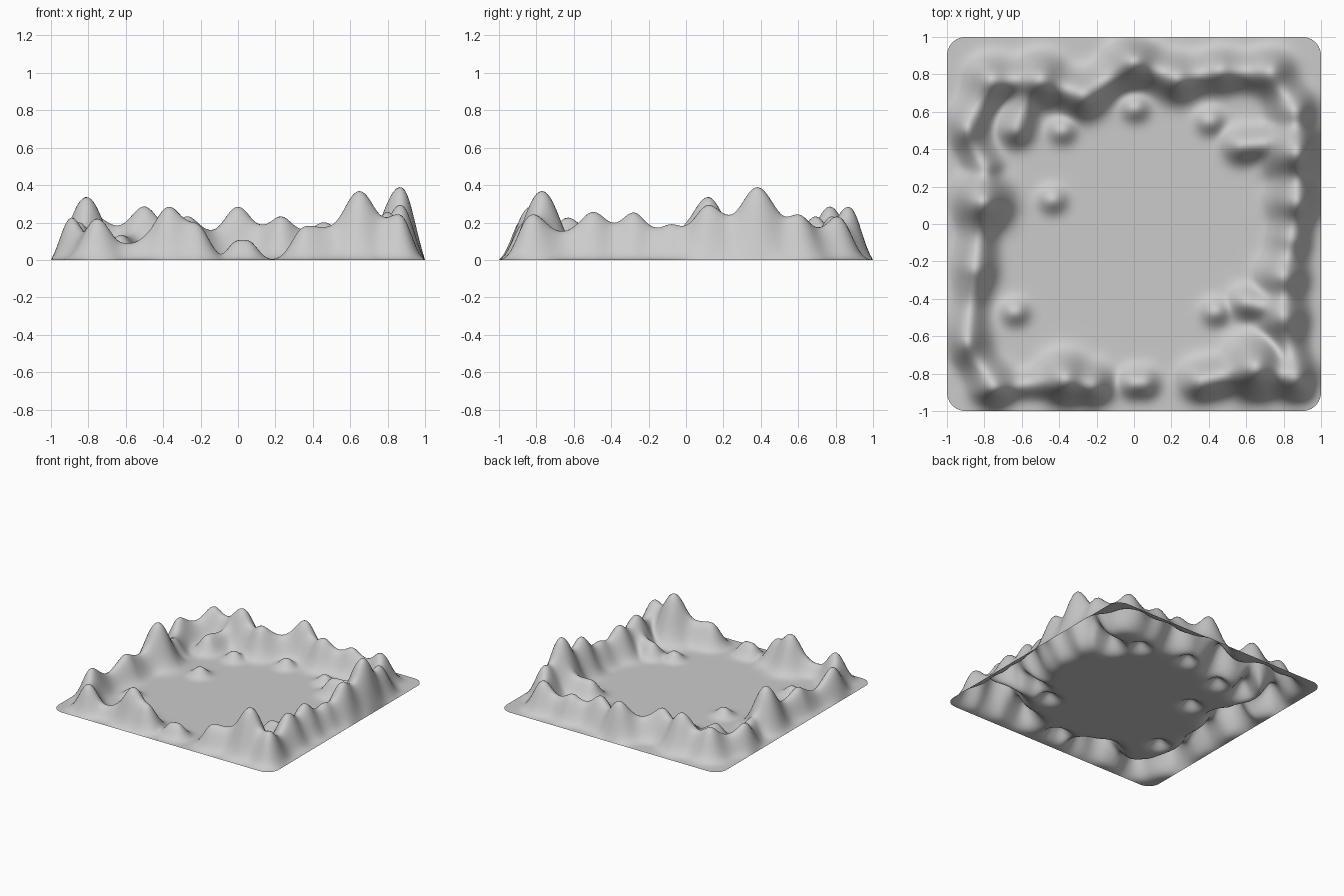
import bpy, bmesh, math

if "Cube" in bpy.data.objects:
    bpy.data.objects.remove(bpy.data.objects["Cube"])

# Crest line of the rim, running round from front centre to front left: x, y, height
RIM = [
    (0.36, -0.84, 0.2), (0.65, -0.77, 0.36), (0.86, -0.82, 0.24), (0.8, -0.5, 0.25),
    (0.8, -0.28, 0.25), (0.84, -0.08, 0.19), (0.87, 0.12, 0.29), (0.87, 0.38, 0.38),
    (0.86, 0.6, 0.24), (0.73, 0.81, 0.23), (0.46, 0.82, 0.2), (0.23, 0.78, 0.23),
    (0.0, 0.87, 0.28), (-0.27, 0.69, 0.23), (-0.5, 0.77, 0.28), (-0.76, 0.77, 0.23),
    (-0.9, 0.51, 0.21), (-0.8, 0.3, 0.14), (-0.81, 0.12, 0.33), (-0.85, -0.24, 0.2),
    (-0.9, -0.63, 0.23), (-0.75, -0.87, 0.22), (-0.6, -0.86, 0.09), (-0.37, -0.83, 0.28),
    (-0.23, -0.86, 0.22),
]
# Spurs reaching inward from the rim
SPURS = [
    [(0.85, 0.44, 0.28), (0.57, 0.42, 0.15)],
    [(0.8, -0.46, 0.2), (0.6, -0.42, 0.13)],
    [(-0.55, 0.75, 0.2), (-0.63, 0.51, 0.15)],
]
# Small inner mounds: x, y (all the same height)
MOUNDS = [(-0.39, 0.5), (0.0, 0.62), (0.4, 0.55), (0.43, -0.47), (-0.44, 0.13), (-0.64, -0.47)]
MOUND_H = 0.08
POWER = 6       # blends overlapping ridges close to their maximum
CORNER = 0.1    # corner radius of the sheet
N = 130

segments = [pair for path in [RIM] + SPURS for pair in zip(path, path[1:])]
segments += [((0.0, -0.85, 0.12), (0.05, -0.85, 0.12))]       # low front hill
segments += [((x, y, MOUND_H), (x + 0.01, y, MOUND_H)) for x, y in MOUNDS]


def ridge(x, y, a, b):
    """Height of a ridge that joins two peaks with a saddle between them."""
    dx, dy = b[0] - a[0], b[1] - a[1]
    length = math.hypot(dx, dy)
    t = ((x - a[0]) * dx + (y - a[1]) * dy) / length ** 2
    t = min(1.0, max(0.0, t))
    d = math.hypot(x - a[0] - t * dx, y - a[1] - t * dy)
    s = t * t * (3 - 2 * t)
    h = a[2] + (b[2] - a[2]) * s
    dip = min(0.4, max(0.0, 1.6 * (length - 0.13)))
    h *= 1 - dip * math.sin(math.pi * t) ** 2
    spread = 0.03 + 0.18 * h
    return h * math.exp(-0.5 * (d / spread) ** 2.2) if d < 6 * spread else 0.0


def terrain_height(x, y, edge):
    total = sum(ridge(x, y, a, b) ** POWER for a, b in segments)
    k = max(0.0, 1 - edge / 0.12)       # fall to zero at the border
    return 0.93 * total ** (1 / POWER) * (1 - k * k)


def round_corner(x, y):
    """Squeeze the square corner patch into a quarter disc."""
    a = 1 - CORNER
    u, v = (abs(x) - a) / CORNER, (abs(y) - a) / CORNER
    if u <= 0 or v <= 0:
        return x, y, 1 - max(abs(x), abs(y))
    p, q = u * math.sqrt(1 - v * v / 2), v * math.sqrt(1 - u * u / 2)
    return (math.copysign(a + CORNER * p, x), math.copysign(a + CORNER * q, y),
            CORNER * (1 - math.hypot(p, q)))


# Single open sheet, flat in the middle, hills around the rim
bm = bmesh.new()
bmesh.ops.create_grid(bm, x_segments=N, y_segments=N, size=1)
for vert in bm.verts:
    x, y, edge = round_corner(vert.co.x, vert.co.y)
    vert.co = (x, y, terrain_height(x, y, max(0.0, edge)))
# Relax the sheet so ridges blend softly
for _ in range(4):
    bmesh.ops.smooth_vert(bm, verts=[v for v in bm.verts if not v.is_boundary],
                          factor=0.5, use_axis_z=True)
for face in bm.faces:
    face.smooth = True
mesh = bpy.data.meshes.new("mountain_terrain")
bm.to_mesh(mesh)
bm.free()
terrain = bpy.data.objects.new("mountain_terrain", mesh)
bpy.context.collection.objects.link(terrain)
